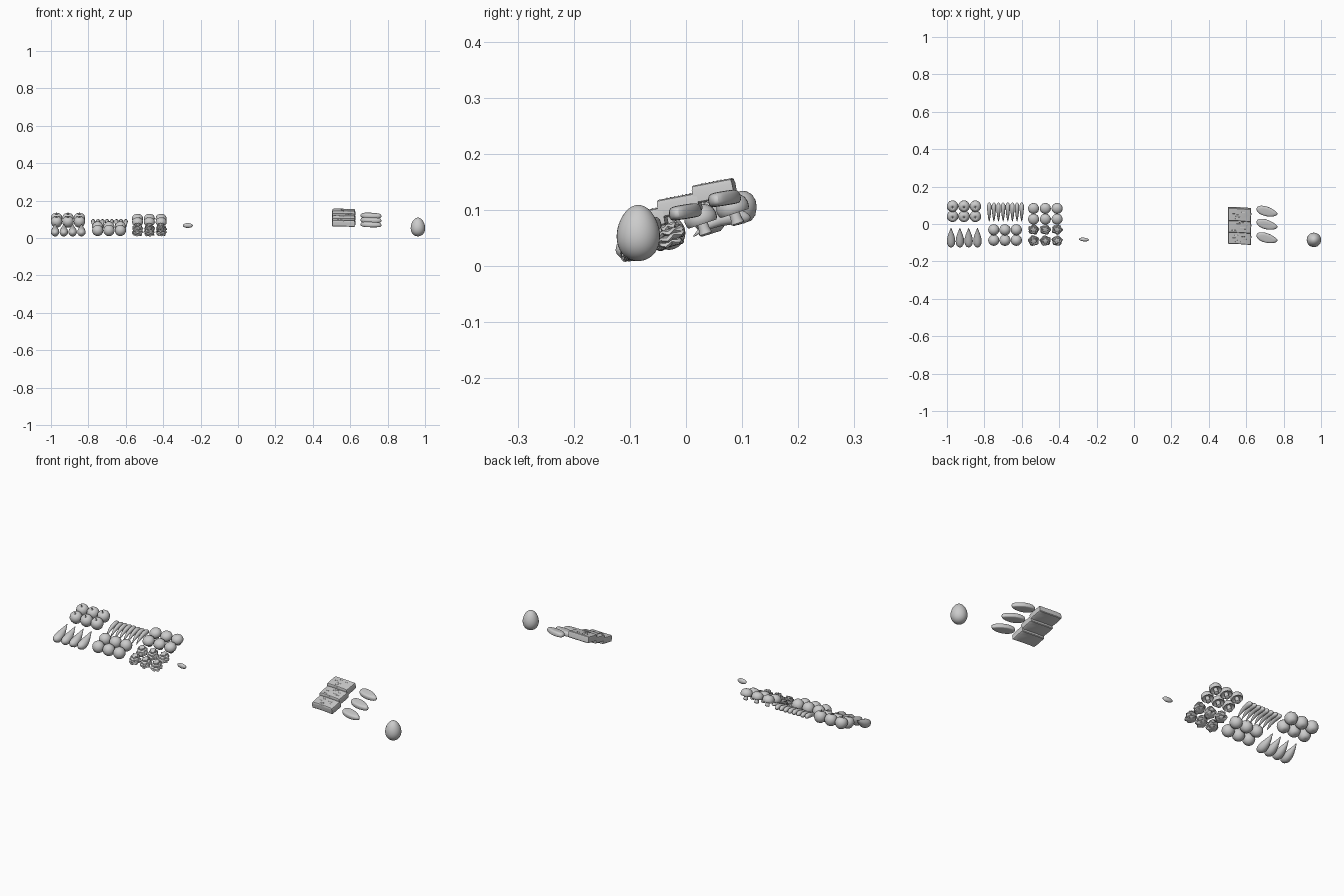
import bpy, bmesh, math, random
from mathutils import Matrix, Vector

if "Cube" in bpy.data.objects:
    bpy.data.objects.remove(bpy.data.objects["Cube"])

random.seed(4)
SLOPE = 0.33
TILT = math.atan(SLOPE)


def shelf(y):
    # height of the sloping display plane
    return 0.041 + SLOPE * y


def place(x, y, z, tilt=TILT, spin=0.0):
    return (Matrix.Translation((x, y, z)) @ Matrix.Rotation(tilt, 4, 'X')
            @ Matrix.Rotation(spin, 4, 'Z'))


def skin(bm, rings):
    # join closed rings of points into a capped skin
    vs = [[bm.verts.new(p) for p in r] for r in rings]
    n = len(vs[0])
    for a, b in zip(vs, vs[1:]):
        for i in range(n):
            j = (i + 1) % n
            bm.faces.new((a[i], a[j], b[j], b[i]))
    bm.faces.new(vs[0][::-1])
    bm.faces.new(vs[-1])


def lathe(bm, m, profile, n=20):
    skin(bm, [[m @ Vector((r * math.cos(t), r * math.sin(t), z))
               for t in [2 * math.pi * i / n for i in range(n)]] for r, z in profile])


def tube(bm, m, path, radii, n=12, flat=1.0):
    # path runs along local y, bending in z
    skin(bm, [[m @ Vector((r * math.cos(t), y, z + flat * r * math.sin(t)))
               for t in [2 * math.pi * i / n for i in range(n)]]
              for (y, z), r in zip(path, radii)])


def slab(bm, m, outline, h):
    # rounded flat piece from an outline
    levels = [(0.6, 0), (0.92, 0.04), (1, 0.35), (0.97, 0.7), (0.84, 0.93), (0.5, 1)]
    skin(bm, [[m @ Vector((x * s, y * s, h * z)) for x, y in outline] for s, z in levels])


def ball(bm, m, rx, ry, rz, n=20):
    bmesh.ops.create_uvsphere(bm, u_segments=n, v_segments=max(6, n // 2 + 2), radius=1,
                              matrix=m @ Matrix.Diagonal((rx, ry, rz, 1)))


def finish(name, bm, angle=50, subsurf=0):
    bmesh.ops.recalc_face_normals(bm, faces=bm.faces)
    me = bpy.data.meshes.new(name)
    bm.to_mesh(me)
    bm.free()
    ob = bpy.data.objects.new(name, me)
    bpy.context.collection.objects.link(ob)
    if subsurf:
        mod = ob.modifiers.new("smooth", 'SUBSURF')
        mod.levels = mod.render_levels = subsurf
    bpy.ops.object.select_all(action='DESELECT')
    ob.select_set(True)
    bpy.context.view_layer.objects.active = ob
    bpy.ops.object.shade_smooth_by_angle(angle=math.radians(angle))
    return ob


# apples with dimple and stem, back left
bm = bmesh.new()
apple = [(0.001, -0.026), (0.012, -0.028), (0.022, -0.021), (0.029, -0.008), (0.031, 0.004),
         (0.028, 0.016), (0.02, 0.025), (0.012, 0.028), (0.005, 0.025), (0.001, 0.02)]
for x in (-0.97, -0.909, -0.848):
    for y in (0.042, 0.096):
        m = place(x, y, shelf(y) + 0.031, spin=random.random() * 6)
        lathe(bm, m, apple)
        lathe(bm, m, [(0.002, 0.019), (0.0015, 0.028), (0.0025, 0.034)], 6)
finish("apples", bm)

# tapered aubergines, front left
bm = bmesh.new()
path = [(-0.056, 0.024), (-0.051, 0.023), (-0.04, 0.021), (-0.024, 0.02), (-0.006, 0.021),
        (0.014, 0.024), (0.032, 0.029), (0.046, 0.034), (0.056, 0.038)]
radii = [0.003, 0.013, 0.02, 0.0225, 0.021, 0.016, 0.010, 0.005, 0.002]
for i in range(4):
    tube(bm, place(-0.978 + 0.047 * i, -0.064, shelf(-0.064)), path, radii, 16)
finish("aubergines", bm, 60)

# thin pointed peppers, back
bm = bmesh.new()
path = [(-0.053, 0.01), (-0.04, 0.016), (-0.022, 0.021), (0, 0.023), (0.022, 0.021),
        (0.04, 0.017), (0.048, 0.014), (0.054, 0.012)]
radii = [0.001, 0.004, 0.007, 0.0095, 0.0115, 0.0115, 0.008, 0.002]
for i in range(8):
    tube(bm, place(-0.774 + 0.0248 * i, 0.067, shelf(0.067) - 0.003), path, radii, 12, 1.15)
finish("long_peppers", bm, 60)

# round oranges, front
bm = bmesh.new()
for x in (-0.75, -0.69, -0.629):
    for y in (-0.087, -0.031):
        ball(bm, place(x, y, shelf(y) + 0.028), 0.03, 0.03, 0.03)
finish("oranges", bm)

# mushrooms with hollow caps and stems, back
bm = bmesh.new()
cap = [(0.006, 0.030), (0.02, 0.027), (0.026, 0.021), (0.0285, 0.025), (0.0295, 0.033),
       (0.027, 0.043), (0.02, 0.051), (0.011, 0.055), (0.001, 0.056)]
for x in (-0.537, -0.474, -0.411):
    for y in (0.036, 0.093):
        m = place(x, y, shelf(y) + 0.002, spin=random.random() * 6)
        lathe(bm, m, cap)
        lathe(bm, m, [(0.008, 0), (0.012, 0.003), (0.010, 0.012), (0.009, 0.033)], 14)
finish("mushrooms", bm)

# ruffled leafy heads, front
bm = bmesh.new()
for x in (-0.537, -0.474, -0.411):
    for y in (-0.088, -0.028):
        for k in range(4):
            size = (0.027, 0.031, 0.027, 0.018)[k]
            m = place(x, y, shelf(y) + 0.004 + 0.010 * k, TILT + random.uniform(-0.12, 0.12),
                      random.random() * 6)
            n = 24
            pts = []
            for i in range(n):
                t = 2 * math.pi * i / n
                r = size * (0.92 + 0.1 * math.cos(5 * t))
                pts.append((r * math.cos(t), r * math.sin(t), 0.003 * math.sin(6 * t)))
            skin(bm, [[m @ Vector((px * s, py * s, pz * w + dz)) for px, py, pz in pts]
                      for s, w, dz in ((0.3, 0, -0.001), (0.85, 0.7, 0), (1, 1, 0.004),
                                       (0.88, 0.7, 0.009), (0.3, 0, 0.011))])
finish("leafy_heads", bm, 40)

# single small bean
bm = bmesh.new()
ball(bm, place(-0.268, -0.083, 0.067, 0.15, -0.1), 0.027, 0.010, 0.013, 16)
finish("bean", bm)

# three overlapping meat cuts with scored tops
bm = bmesh.new()
marks = bmesh.new()
cut = [(-0.061, -0.034), (-0.03, -0.034), (0, -0.036), (0.03, -0.038), (0.06, -0.041),
       (0.062, 0), (0.061, 0.032), (0.03, 0.034), (0, 0.036), (-0.03, 0.038), (-0.061, 0.038),
       (-0.063, 0)]
for i, y in enumerate((-0.068, -0.007, 0.055)):
    m = place(0.565, y, 0.067 + 0.0255 * i, 0.19)
    levels = [(0.93, 0), (1, 0.003), (1, 0.024), (0.96, 0.031), (0.9, 0.033)]
    skin(bm, [[m @ Vector((px * s, py * s, z)) for px, py in cut] for s, z in levels])
    for j in range(7):
        c = Matrix.Translation((random.uniform(-0.035, 0.035), -0.021 + 0.007 * j, 0.033))
        ball(marks, m @ c, random.uniform(0.008, 0.016), 0.0012, 0.0012, 8)
finish("meat_cuts", bm, 35)
finish("meat_score_marks", marks)

# three teardrop fillets
bm = bmesh.new()
drop = [(-0.058, 0.01), (-0.052, 0.027), (-0.03, 0.032), (0.005, 0.026), (0.038, 0.008),
        (0.064, -0.012), (0.05, -0.028), (0.008, -0.031), (-0.03, -0.02), (-0.05, -0.006)]
for y, z in ((-0.072, 0.060), (0, 0.084), (0.07, 0.108)):
    slab(bm, place(0.71, y, z, 0.16), drop, 0.026)
finish("fillets", bm, 60, 2)

# upright egg
bm = bmesh.new()
prof = []
for i in range(21):
    t = math.pi * i / 20
    r = 0.038 * math.sin(t) * (1 + 0.13 * math.cos(t)) + 0.0003
    prof.append((r, -0.05 * math.cos(t)))
lathe(bm, Matrix.Translation((0.962, -0.085, 0.059)), prof, 32)
finish("egg", bm)
